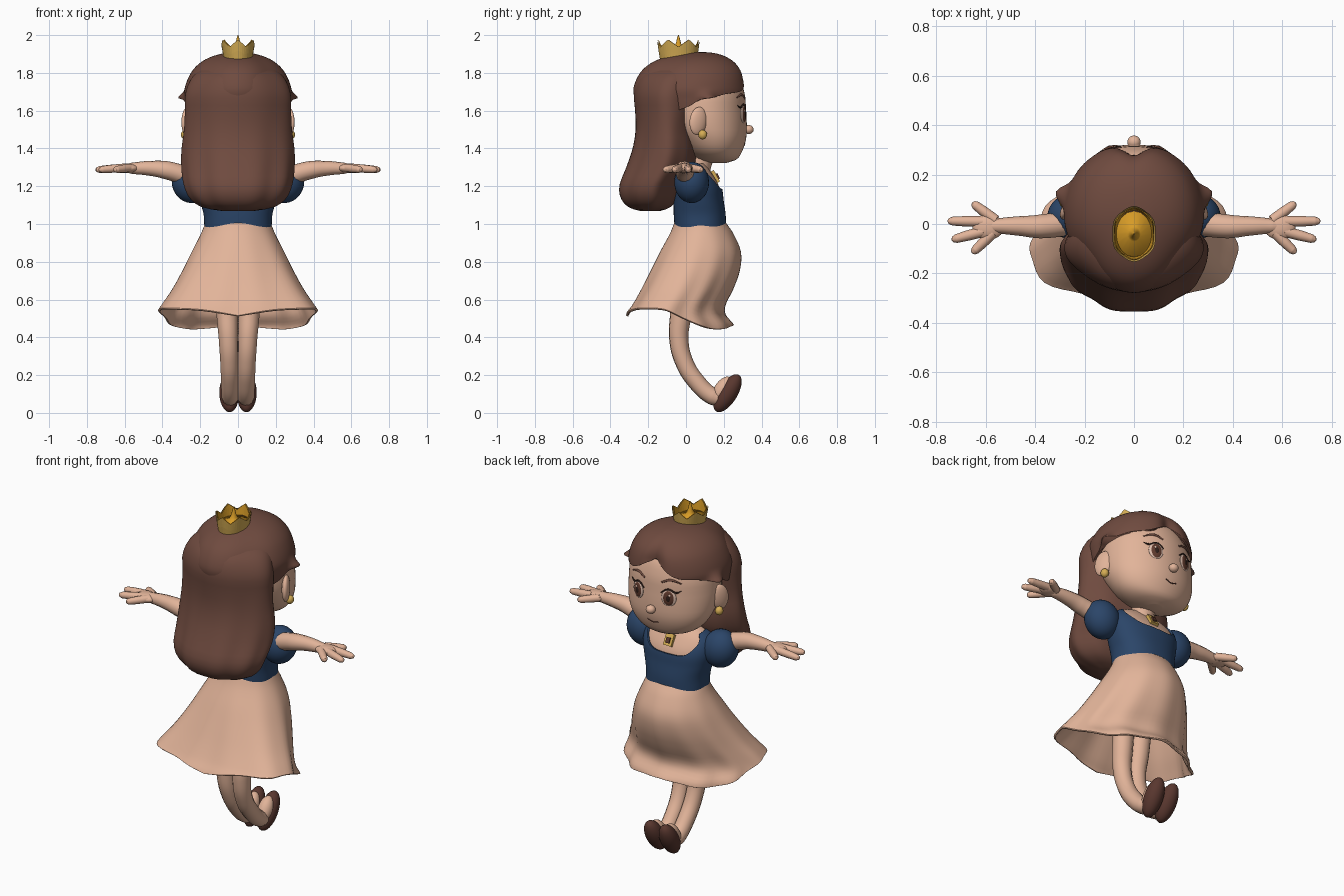
import bpy, bmesh, math
from math import sin, cos, pi, radians, exp
from mathutils import Matrix, Vector, Euler

if "Cube" in bpy.data.objects:
    bpy.data.objects.remove(bpy.data.objects["Cube"])


def material(name, *rgb):
    m = bpy.data.materials.new(name)
    m.use_nodes = True
    m.diffuse_color = (*rgb, 1)
    m.node_tree.nodes["Principled BSDF"].inputs["Base Color"].default_value = (*rgb, 1)
    return m


SKIN = material("peach", .76, .455, .32)
HAIR = material("chestnut", .16, .07, .05)
BLUE = material("navy blue", .024, .06, .14)
GOLD = material("gold", .67, .42, .09)
AMBER = material("amber", .68, .33, .02)
SHOE = material("dark leather", .1, .038, .028)
IRIS = material("iris brown", .12, .045, .028)
DARK = material("near black", .03, .014, .01)
WHITE = material("eye white", .75, .53, .43)


def add_object(name, mesh, mat, smooth=True):
    mesh.materials.clear()
    mesh.materials.append(mat)
    if smooth:
        mesh.shade_smooth()
    ob = bpy.data.objects.new(name, mesh)
    bpy.context.collection.objects.link(ob)
    return ob


def at(rows, z):
    """Smoothly interpolate rows of (key, values...) at key z."""
    z = min(max(z, rows[0][0]), rows[-1][0])
    i = 0
    while i < len(rows) - 2 and z > rows[i + 1][0]:
        i += 1

    def slope(k, c):
        a, b = rows[max(k - 1, 0)], rows[min(k + 1, len(rows) - 1)]
        return (b[c] - a[c]) / (b[0] - a[0])
    p, q = rows[i], rows[i + 1]
    h = q[0] - p[0]
    t = (z - p[0]) / h
    return [(1 + 2 * t) * (1 - t) ** 2 * p[c] + t * (1 - t) ** 2 * h * slope(i, c)
            + t * t * (3 - 2 * t) * q[c] + t * t * (t - 1) * h * slope(i + 1, c)
            for c in range(1, len(p))]


def by_angle(*pairs):
    return lambda a: at(pairs, abs(math.degrees(a)))[0]


def ramp(v):
    return min(1, max(0, v))


def bump(a, centre, width):
    return exp(-((abs(a) - centre) / width) ** 2)


def loft(name, rows, mat, lo=None, hi=None, ripple=None, power=2, n=72, m=28,
         caps=True, thick=0, smooth=True):
    """Rings from rows of (z, back y, front y, half width); angle 0 is the face side."""
    verts, faces = [], []
    for i in range(m + 1):
        t = .5 - .5 * cos(pi * i / m)
        for j in range(n):
            a = -pi + 2 * pi * j / n
            z0 = lo(a) if lo else rows[0][0]
            z1 = hi(a) if hi else rows[-1][0]
            z = z0 + (z1 - z0) * t
            yb, yf, rx = at(rows, z)
            k = ripple(a, z) if ripple else 1
            k /= (abs(sin(a)) ** power + abs(cos(a)) ** power) ** (1 / power)
            verts.append((rx * k * sin(a), (yb + yf) / 2 + (yf - yb) / 2 * k * cos(a), z))
    for i in range(m):
        for j in range(n):
            k = (j + 1) % n
            faces.append((i * n + j, (i + 1) * n + j, (i + 1) * n + k, i * n + k))
    if caps:
        faces += [tuple(range(n)), tuple(reversed(range(m * n, m * n + n)))]
    mesh = bpy.data.meshes.new(name)
    mesh.from_pydata(verts, [], faces)
    ob = add_object(name, mesh, mat, smooth)
    if thick:
        mod = ob.modifiers.new("thickness", 'SOLIDIFY')
        mod.thickness = thick


def ball(name, mat, loc, size, rot=(0, 0, 0)):
    bm = bmesh.new()
    bmesh.ops.create_uvsphere(bm, u_segments=28, v_segments=18, radius=1, matrix=Matrix.LocRotScale(
        Vector(loc), Euler(rot), Vector(size)))
    mesh = bpy.data.meshes.new(name)
    bm.to_mesh(mesh)
    bm.free()
    add_object(name, mesh, mat)


def tube(name, mat, pts):
    """Round tube through (x, y, z, radius) points."""
    cu = bpy.data.curves.new(name, 'CURVE')
    cu.dimensions = '3D'
    cu.bevel_depth, cu.bevel_resolution, cu.use_fill_caps = 1, 4, True
    sp = cu.splines.new('BEZIER')
    sp.bezier_points.add(len(pts) - 1)
    for b, (x, y, z, r) in zip(sp.bezier_points, pts):
        b.co, b.radius = (x, y, z), r
        b.handle_left_type = b.handle_right_type = 'AUTO'
    tmp = bpy.data.objects.new(name + "_path", cu)
    mesh = bpy.data.meshes.new_from_object(tmp)
    bpy.data.objects.remove(tmp)
    mesh.name = name
    add_object(name, mesh, mat)


# Head and neck
head = [(1.322, .13, .21, .04), (1.34, .07, .265, .13), (1.38, .01, .295, .2), (1.45, -.05, .318, .245),
        (1.52, -.1, .322, .262), (1.6, -.12, .318, .265), (1.7, -.12, .308, .255), (1.8, -.1, .26, .2), (1.85, 0, .15, .08)]
loft("head", head, SKIN)
tube("neck", SKIN, [(0, .04, 1.24, .08), (0, .07, 1.32, .065), (0, .09, 1.4, .07)])
ball("nose", SKIN, (0, .332, 1.5), (.027, .026, .024))


def face(x, z):
    """Depth of the face surface and its turn about z."""
    yb, yf, rx = at(head, z)
    ry, c = (yf - yb) / 2, math.sqrt(1 - (x / rx) ** 2)
    return (yb + yf) / 2 + ry * c, -math.atan2(x / rx ** 2, c / ry)


# Hair: long back mass, then the cap with parted bangs that flick out at the temples
back_hair = [(1.068, -.24, -.14, .08), (1.085, -.3, -.09, .18), (1.13, -.345, -.05, .25), (1.2, -.357, -.02, .285),
             (1.3, -.32, .045, .3), (1.4, -.285, .06, .3), (1.5, -.268, .05, .288), (1.6, -.27, .06, .284),
             (1.7, -.275, .07, .28), (1.8, -.23, .1, .225), (1.85, -.12, .1, .12)]
loft("back_hair", back_hair, HAIR, power=2, n=108,
     ripple=lambda a, z: 1 + .018 * cos(9 * a) * ramp((1.6 - z) * 3) - .085 * bump(a, 2.25, .5))
cap = [(1.6, -.255, .32, .277), (1.66, -.273, .324, .283), (1.72, -.28, .324, .285), (1.8, -.245, .306, .252),
       (1.85, -.19, .27, .207), (1.885, -.11, .215, .145), (1.905, -.02, .15, .07), (1.91, .03, .1, .02)]
loft("hair_cap", cap, HAIR, power=2.1, thick=.02, n=120,
     lo=by_angle((0, 1.785), (10, 1.755), (28, 1.705), (50, 1.69), (70, 1.668), (80, 1.66), (92, 1.625), (110, 1.6), (180, 1.6)),
     ripple=lambda a, z: 1 - .13 * bump(a, 0, .2) * ramp((1.9 - z) * 8) - .115 * bump(a, 2.3, .5)
     + .16 * bump(a, 1.27, .13) * ramp((1.73 - z) * 18) ** 2)

# Dress: bodice with scooped neckline over the chest, then the flared skirt
torso = [(.98, -.06, .212, .178), (1.05, -.065, .21, .182), (1.12, -.066, .2, .2), (1.2, -.068, .188, .215),
         (1.27, -.055, .15, .2), (1.32, -.02, .11, .13)]
loft("bodice", torso, BLUE, caps=False, thick=.012, power=2.3,
     hi=by_angle((0, 1.185), (30, 1.195), (48, 1.25), (62, 1.3), (180, 1.3)))
loft("chest", [(z, b + .012, f - .014, x - .012) for z, b, f, x in torso[1:]], SKIN, power=2.3)
skirt = [(.43, -.33, .255, .42), (.47, -.33, .245, .418), (.52, -.32, .205, .408), (.57, -.285, .205, .382), (.65, -.24, .245, .335),
         (.75, -.19, .282, .287), (.85, -.14, .29, .243), (.95, -.085, .25, .195), (1.005, -.062, .213, .174)]
loft("skirt", skirt, SKIN, caps=False, thick=.012,
     lo=by_angle((0, .465), (40, .443), (65, .465), (88, .52), (105, .55), (130, .555), (155, .545), (180, .515)),
     ripple=lambda a, z: 1 + .04 * (1 - z) * cos(11 * a)
     + (.11 * bump(a, 2.2, .4) - .22 * sin(a) ** 2 * cos(a)) * ramp((1 - z) * 2.2))

# Crown: zigzag band, inner lining, floor with centre spike
band = [(1.86, -.135, .055, .074), (1.9, -.143, .063, .08), (1.975, -.153, .073, .093)]


def points(a):
    return 1.938 + .037 * abs(((a + pi) * 3 / pi) % 1 - .5) * 2


loft("crown", band, GOLD, hi=points, n=48, m=4, caps=False, smooth=False)
loft("crown_lining", [(z, b + .006, f - .006, x - .006) for z, b, f, x in band], AMBER,
     hi=points, n=48, m=4, caps=False, thick=.004, smooth=False)
loft("crown_spike", [(1.88, -.13, .05, .07), (1.912, -.13, .05, .07), (1.92, -.075, -.005, .03), (2, -.042, -.038, .002)],
     AMBER, n=16, m=12)

# Pendant
for name, mat, y, w, h in (("pendant", GOLD, .153, .026, .034), ("pendant_gem", SHOE, .162, .012, .016)):
    bm = bmesh.new()
    bmesh.ops.create_cube(bm, size=2, matrix=Matrix.LocRotScale(
        Vector((0, y, 1.25)), Euler((.5, 0, 0)), Vector((w, .012, h))))
    me = bpy.data.meshes.new(name)
    bm.to_mesh(me)
    bm.free()
    add_object(name, me, mat, False)

# Mouth
tube("mouth", SHOE, [(x, face(x, z)[0], z, .003) for x, z in ((-.035, 1.425), (0, 1.418), (.035, 1.428))])

# Paired parts
for side, s in (("left", 1), ("right", -1)):
    def sided(part):
        return side + "_" + part

    # Eye layers, lashes and brow
    for part, mat, w, h, d, lift in (("eye", WHITE, .042, .048, .009, 0), ("iris", IRIS, .032, .043, .009, .003),
                                     ("pupil", DARK, .016, .024, .008, .006)):
        y, turn = face(.1, 1.582)
        ball(sided(part), mat, (s * .1, y + lift, 1.582), (w, d, h), (0, 0, s * turn))
    y, turn = face(.108, 1.6)
    ball(sided("eye_glint"), WHITE, (s * .108, y + .011, 1.6), (.007, .004, .008), (0, 0, s * turn))
    tube(sided("lashes"), DARK, [(s * x, face(x, z)[0] + .003, z, r) for x, z, r in
                                 ((.055, 1.608, .003), (.095, 1.632, .005), (.138, 1.617, .005), (.162, 1.627, .002))])
    tube(sided("brow"), HAIR, [(s * x, face(x, z)[0], z, r) for x, z, r in
                               ((.055, 1.667, .005), (.105, 1.685, .007), (.16, 1.668, .003))])

    # Ear and earring
    ball(sided("ear"), SKIN, (s * .27, .065, 1.545), (.022, .05, .075), (-.15, 0, s * .45))
    ball(sided("earring"), GOLD, (s * .28, .088, 1.473), (.022, .023, .025))

    # Sleeve, arm and hand
    ball(sided("sleeve"), BLUE, (s * .25, .03, 1.22), (.1, .092, .11), (0, s * .3, 0))
    tube(sided("arm"), SKIN, [(s * .26, .005, 1.25, .052), (s * .38, -.01, 1.285, .048), (s * .47, -.008, 1.295, .039),
                              (s * .56, -.008, 1.295, .03), (s * .6, -.01, 1.295, .02)])
    ball(sided("palm"), SKIN, (s * .59, -.012, 1.295), (.064, .052, .026))
    for part, x0, y0, x1, y1 in (("thumb", .56, .015, .655, .086), ("index_finger", .61, .01, .755, .012),
                                 ("middle_finger", .61, -.03, .738, -.064), ("little_finger", .57, -.035, .655, -.118)):
        tube(sided(part), SKIN, [(s * (x0 + (x1 - x0) * t), y0 + (y1 - y0) * t, 1.297 - .01 * t, r)
                                 for t, r in ((0, .022), (.5, .021), (.85, .018), (.96, .012), (1, .003))])

    # Leg, foot and shoe
    tube(sided("leg"), SKIN, [(s * .06, 0, .75, .06), (s * .057, -.028, .52, .057), (s * .051, -.038, .39, .051),
                              (s * .046, -.01, .27, .048), (s * .043, .055, .165, .047), (s * .042, .14, .088, .046),
                              (s * .042, .18, .075, .04)])
    tilt = radians(58)
    ball(sided("foot"), SKIN, (s * .046, .193, .122), (.042, .078, .044), (tilt, 0, 0))
    ball(sided("shoe"), SHOE, (s * .047, .22, .104), (.052, .114, .052), (tilt, 0, s * -.06))
